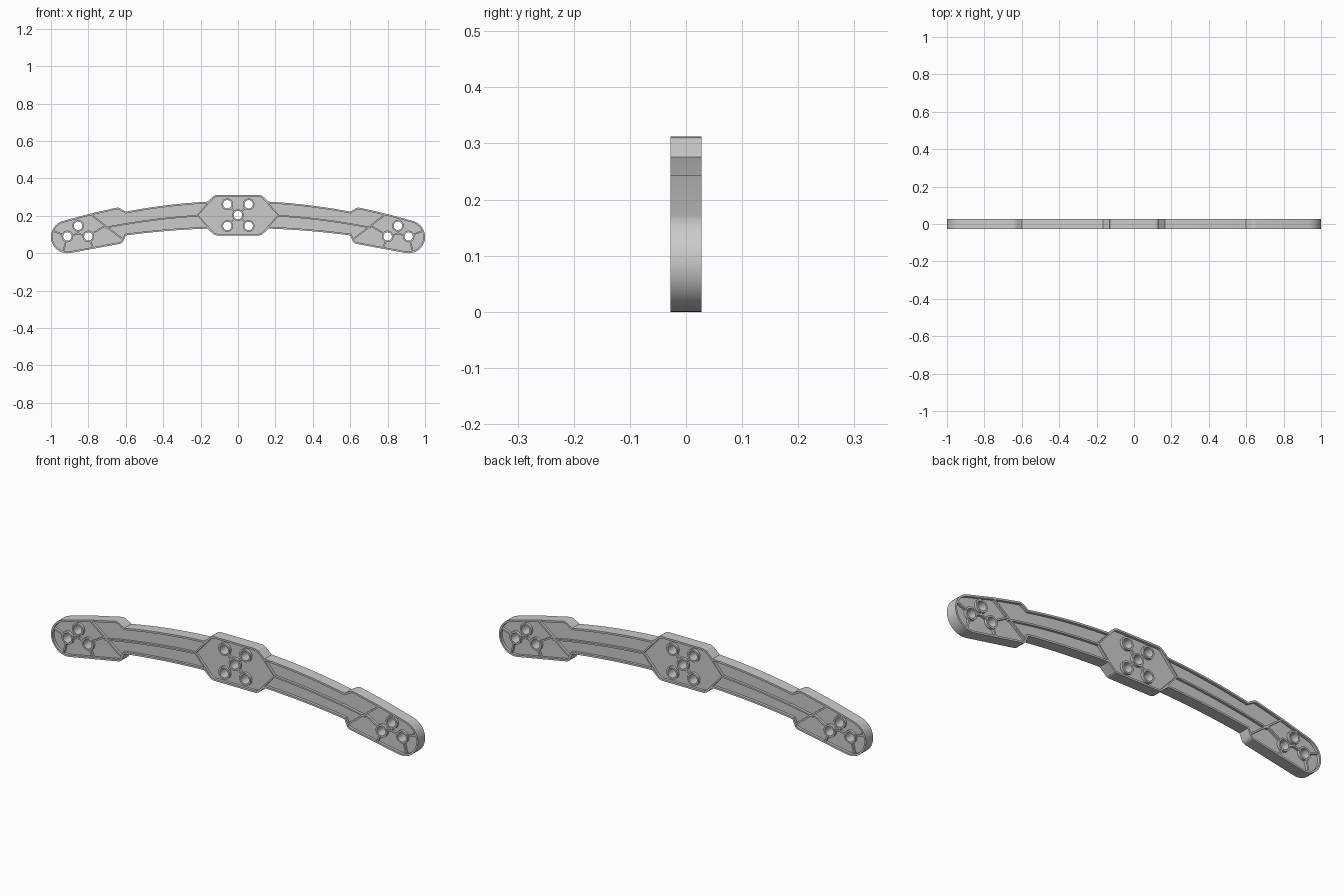
import bpy
from math import sin, cos, pi, radians
from mathutils import Vector

if "Cube" in bpy.data.objects:
    bpy.data.objects.remove(bpy.data.objects["Cube"])

HALF = 0.028       # half thickness of rim and bosses
WEB = 0.015        # half thickness of the recessed web
RIB = 0.0268       # half thickness of the ribs
HOLE, BOSS = 0.0225, 0.031


def plate(name, loops, depth):
    """Extrude 2D loops (x, z), inner loops cut holes."""
    cu = bpy.data.curves.new(name, 'CURVE')
    cu.dimensions = '2D'
    cu.fill_mode = 'BOTH'
    cu.extrude = depth
    for pts in loops:
        s = cu.splines.new('POLY')
        s.points.add(len(pts) - 1)
        for p, q in zip(s.points, pts):
            p.co = (q[0], q[1], 0, 1)
        s.use_cyclic_u = True
    ob = bpy.data.objects.new(name, cu)
    bpy.context.collection.objects.link(ob)
    ob.rotation_euler.x = pi / 2
    bpy.ops.object.select_all(action='DESELECT')
    ob.select_set(True)
    bpy.context.view_layer.objects.active = ob
    bpy.ops.object.convert(target='MESH')
    bpy.ops.object.transform_apply(location=False, rotation=True, scale=False)
    bpy.ops.object.shade_smooth_by_angle(angle=radians(30))
    return ob


def circle(c, r, n=32):
    return [(c[0] + r * cos(2 * pi * i / n), c[1] + r * sin(2 * pi * i / n)) for i in range(n)]


def inset(pts, d):
    """Move a clockwise loop inwards by d."""
    out = []
    for i, p in enumerate(pts):
        a = (Vector(p) - Vector(pts[i - 1])).normalized()
        b = (Vector(pts[(i + 1) % len(pts)]) - Vector(p)).normalized()
        na, nb = Vector((a.y, -a.x)), Vector((b.y, -b.x))
        m = (na + nb).normalized()
        out.append(tuple(Vector(p) + m * d / max(m.dot(na), 0.4)))
    return out


def soften(a, p, b, d=0.014):
    """Round the corner p between a and b."""
    a, p, b = Vector(a), Vector(p), Vector(b)
    s, e = p + (a - p).normalized() * d, p + (b - p).normalized() * d
    return [tuple(s * (1 - t) ** 2 + p * 2 * t * (1 - t) + e * t * t) for t in (0, .25, .5, .75, 1)]


def strip(path, w=0.008):
    """Closed band of width w following a path."""
    left, right = [], []
    for i, p in enumerate(path):
        t = (Vector(path[min(i + 1, len(path) - 1)]) - Vector(path[max(i - 1, 0)])).normalized()
        n = Vector((-t.y, t.x)) * w / 2
        left.append(tuple(Vector(p) + n))
        right.append(tuple(Vector(p) - n))
    return left + right[::-1]


def mirror(pts):
    return [(-x, z) for x, z in pts]


# Outline of the right half, clockwise from the top of the centre plate
xs = [0.165 + 0.435 * i / 14 for i in range(15)]
top_arc = [(x, 0.28 - 0.16 * x * x) for x in xs]
low_arc = [(x, 0.135 - 0.11 * x * x) for x in reversed(xs)]
cap = [(0.912 + 0.088 * cos(radians(a)), 0.088 + 0.088 * sin(radians(a)))
       for a in range(74, -101, -6)]
half = soften((0, .312), (.123, .312), top_arc[0]) + top_arc
half += soften(top_arc[-1], (.64, .246), (.79, .212)) + [(.79, .212)] + cap
half += soften(cap[-1], (.618, .053), low_arc[0]) + low_arc
half += soften(low_arc[-1], (.123, .095), (0, .095))
outline = half + mirror(half)[::-1]

# Hole positions
mid_holes = [(0, .204)] + [(sx * .057, z) for sx in (-1, 1) for z in (.262, .146)]
end_holes = [(.912, .09), (.80, .09), (.855, .147)]
holes = mid_holes + end_holes + mirror(end_holes)

# Recessed web and raised rim
plate("web", [inset(outline, 0.004)] + [circle(h, HOLE + 0.002) for h in holes], WEB)
plate("rim", [outline, inset(outline, 0.009)], HALF)

# Bosses around the holes
for h in holes:
    plate("boss", [circle(h, BOSS), circle(h, HOLE)], HALF)

# Ribs of the right half
ribs = [
    [(.215 + .495 * i / 14, .207 - .14 * (.215 + .495 * i / 14) ** 2) for i in range(15)],
    [(.127, .304), (.216, .2035), (.127, .103)],
    [(.616, .075), (.788, .208)],
    [(.71, .147), (.778, .107)],
    [(.79, .065), (.775, .029)],
    [(.862, .173), (.868, .182)],
    [(.936, .10), (.99, .12)],
    [(.92, .064), (.935, .007)],
    [(.855, .105), (.855, .122)],
    [(.855, .105), (.824, .096)],
    [(.855, .105), (.888, .096)],
    [(.018, .222), (.039, .244)],
    [(.018, .186), (.039, .164)],
]
for r in ribs:
    plate("rib", [strip(r)], RIB)
    plate("rib", [strip(mirror(r))], RIB)
